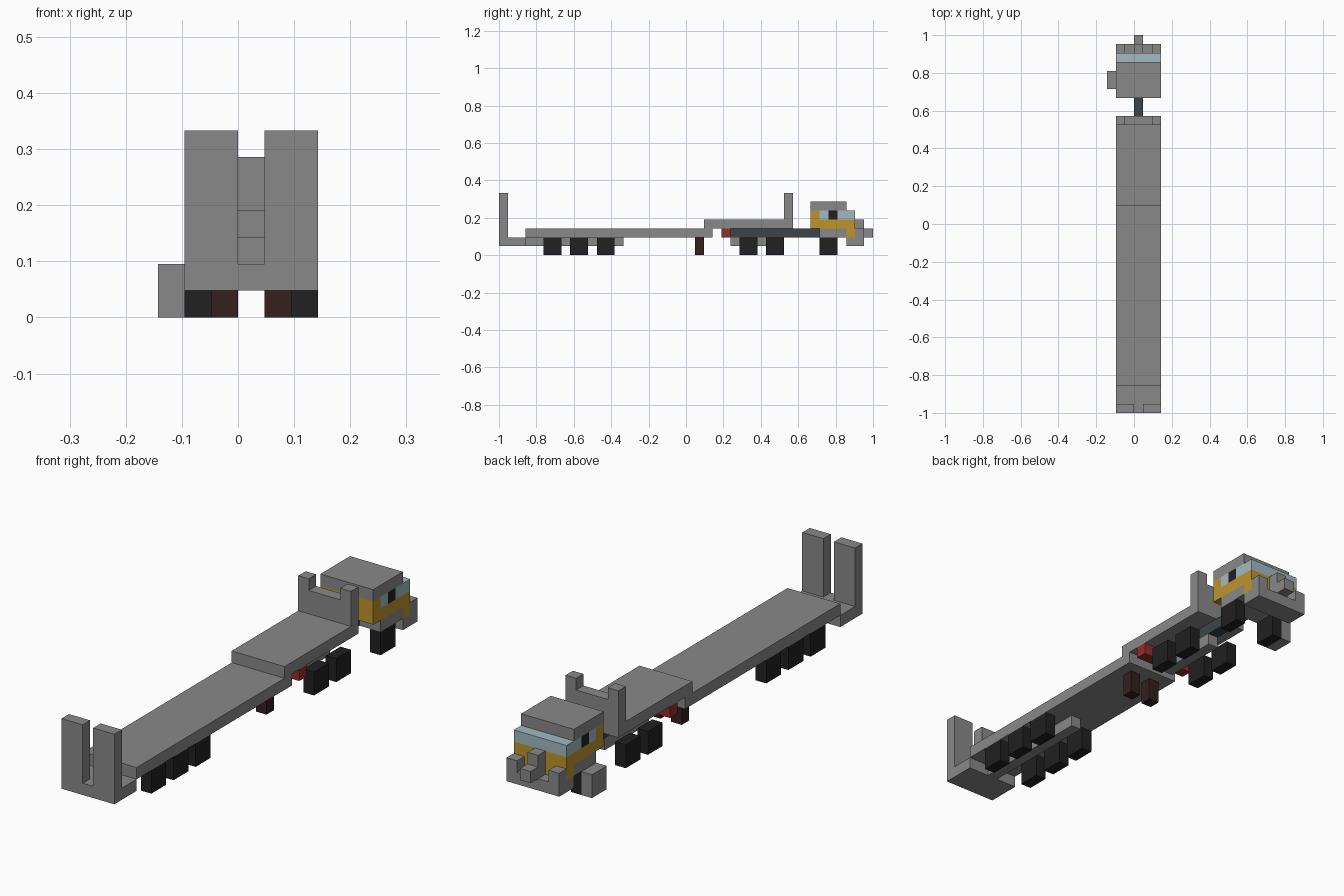
import bpy
import bmesh

if "Cube" in bpy.data.objects:
    bpy.data.objects.remove(bpy.data.objects["Cube"], do_unlink=True)

U = 1 / 21  # one block; every part sits on this block grid


def material(name, r, g, b):
    m = bpy.data.materials.new(name)
    m.use_nodes = True
    m.diffuse_color = (r, g, b, 1)
    m.node_tree.nodes["Principled BSDF"].inputs["Base Color"].default_value = (r, g, b, 1)
    return m


GREY = material("grey", 0.25, 0.25, 0.25)
YELLOW = material("yellow", 0.52, 0.30, 0.025)
BLUE = material("window blue", 0.36, 0.49, 0.54)
SLATE = material("slate", 0.046, 0.06, 0.07)
BLACK = material("black", 0.015, 0.015, 0.015)
RED = material("red", 0.30, 0.025, 0.025)
BROWN = material("dark brown", 0.035, 0.014, 0.014)


def box(name, mat, x, y, z):
    """Block spanning the given (low, high) grid ranges."""
    bm = bmesh.new()
    bmesh.ops.create_cube(bm, size=1)
    for v in bm.verts:
        v.co = [U * (r[0] if c < 0 else r[1]) for c, r in zip(v.co, (x, y, z))]
    mesh = bpy.data.meshes.new(name)
    bm.to_mesh(mesh)
    bm.free()
    mesh.materials.append(mat)
    ob = bpy.data.objects.new(name, mesh)
    bpy.context.collection.objects.link(ob)
    return ob


def pair(name, mat, x, y, z):
    """Block and its mirror about the vehicle's centre line, x = 0.5."""
    box(name + "_left", mat, x, y, z)
    box(name + "_right", mat, (1 - x[1], 1 - x[0]), y, z)


FULL, MID, EDGE, HALF = (-2, 3), (0, 1), (2, 3), (1, 3)

# Trailer
box("tail_slab", GREY, FULL, (-21, -18), (1, 2))
pair("loading_ramp", GREY, HALF, (-21, -20), (2, 7))
box("trailer_deck", GREY, FULL, (-18, 3), (2, 3))
box("trailer_axle_beam", GREY, MID, (-18, -7), (1, 2))
box("raised_deck", GREY, FULL, (2, 12), (3, 4))
box("headboard", GREY, FULL, (11, 12), (4, 6))
pair("headboard_post", GREY, EDGE, (11, 12), (6, 7))
pair("landing_leg", BROWN, (1, 2), (1, 2), (0, 2))

# Tractor chassis
box("chassis_rail", SLATE, MID, (5, 15), (2, 3))
box("tractor_axle_beam", GREY, MID, (5, 11), (1, 2))
pair("tail_light", RED, HALF, (4, 5), (2, 3))

# Wheels
for i, y in enumerate((-16, -13, -10, 6, 9, 15)):
    pair(f"wheel_{i + 1}", BLACK, EDGE, (y, y + 2), (0, 2))
box("side_tank", GREY, (-3, -2), (15, 17), (0, 2))

# Cab
box("cab_fender", GREY, FULL, (15, 18), (2, 3))
box("cab_nose", YELLOW, FULL, (18, 19), (2, 3))
box("cab_body", YELLOW, FULL, (14, 19), (3, 4))
box("cab_rear_pillar", YELLOW, FULL, (14, 15), (4, 5))
box("rear_side_window", BLUE, FULL, (15, 16), (4, 5))
box("window_pillar", BLACK, FULL, (16, 17), (4, 5))
box("windscreen", BLUE, FULL, (17, 19), (4, 5))
box("cab_roof", GREY, FULL, (14, 18), (5, 6))

# Bumper and grille
box("bumper", GREY, FULL, (18, 20), (1, 2))
pair("bumper_corner", GREY, EDGE, (19, 20), (2, 3))
box("grille", GREY, MID, (19, 20), (2, 4))
box("tow_block", GREY, MID, (20, 21), (2, 3))
